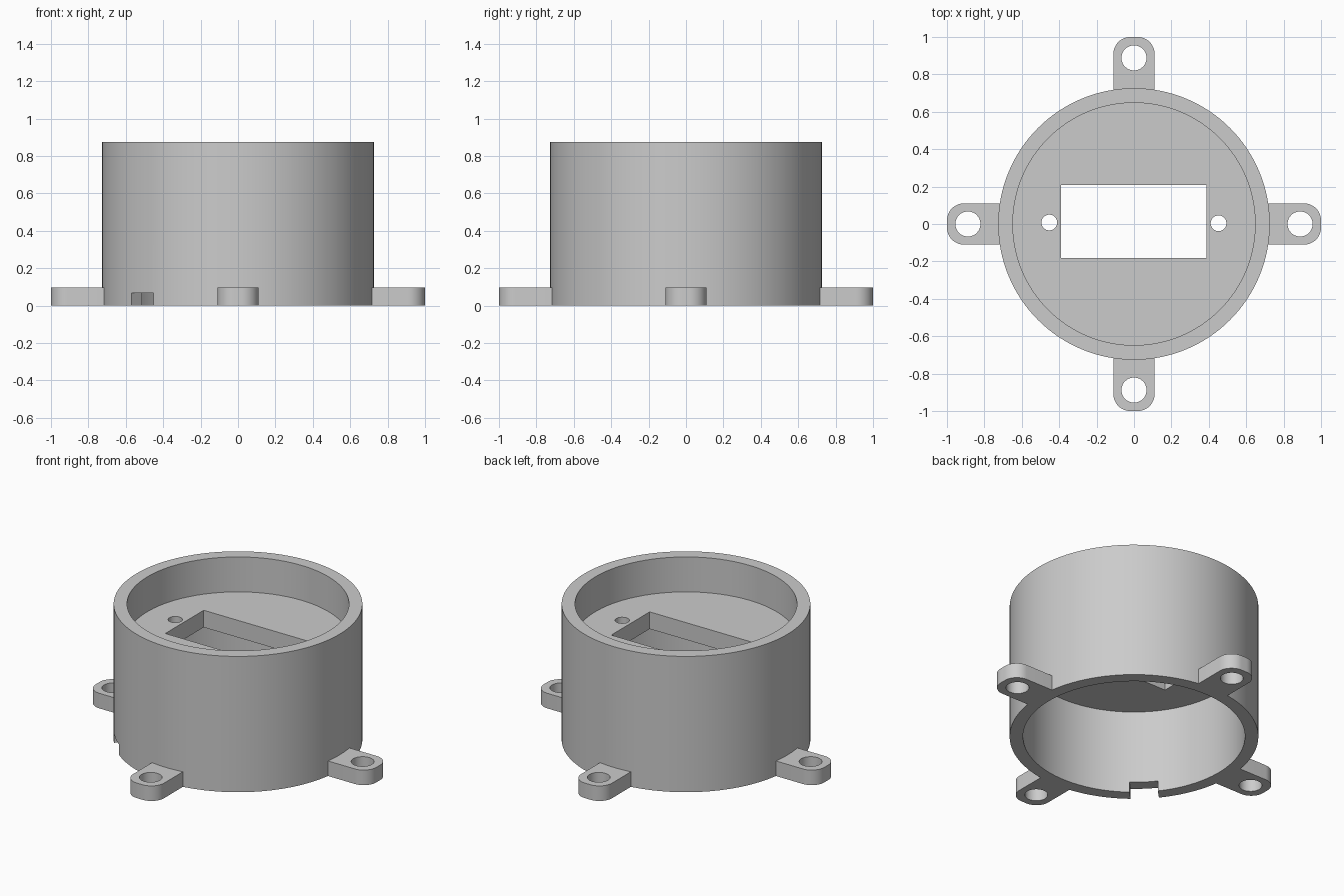
import bpy, bmesh, math
from mathutils import Matrix, Vector

if "Cube" in bpy.data.objects:
    bpy.data.objects.remove(bpy.data.objects["Cube"], do_unlink=True)

R_OUT, R_IN, HEIGHT = 0.726, 0.648, 0.875
FLOOR_TOP, FLOOR_BOTTOM = 0.65, 0.54
LUG_HALF, LUG_HEIGHT, LUG_HOLE = 0.11, 0.097, 0.888
SEGMENTS = 128

grey = bpy.data.materials.new("plain grey")
grey.use_nodes = True
grey.diffuse_color = (0.6, 0.6, 0.6, 1)
grey.node_tree.nodes["Principled BSDF"].inputs["Base Color"].default_value = (0.6, 0.6, 0.6, 1)


def make_object(name, bm):
    bmesh.ops.recalc_face_normals(bm, faces=bm.faces)
    mesh = bpy.data.meshes.new(name)
    bm.to_mesh(mesh)
    bm.free()
    mesh.materials.append(grey)
    obj = bpy.data.objects.new(name, mesh)
    bpy.context.collection.objects.link(obj)
    return obj


def prism(name, outline, bottom, top):
    """Extrude a flat outline between two heights."""
    bm = bmesh.new()
    face = bm.faces.new([bm.verts.new((x, y, bottom)) for x, y in outline])
    result = bmesh.ops.extrude_face_region(bm, geom=[face])
    verts = [v for v in result["geom"] if isinstance(v, bmesh.types.BMVert)]
    bmesh.ops.translate(bm, verts=verts, vec=(0, 0, top - bottom))
    return make_object(name, bm)


def arc(cx, cy, radius, start, end, steps):
    angles = [math.radians(start + (end - start) * i / steps) for i in range(steps + 1)]
    return [(cx + radius * math.cos(a), cy + radius * math.sin(a)) for a in angles]


def rectangle(x0, x1, y0, y1):
    return [(x0, y0), (x1, y0), (x1, y1), (x0, y1)]


def circle(x, y, radius):
    return arc(x, y, radius, 0, 360, 48)[:-1]


def cut(obj, cutters):
    """Subtract the cutters, then discard them."""
    for cutter in cutters:
        mod = obj.modifiers.new("cut", "BOOLEAN")
        mod.operation, mod.solver, mod.object = "DIFFERENCE", "EXACT", cutter
    bpy.context.view_layer.update()
    evaluated = obj.evaluated_get(bpy.context.evaluated_depsgraph_get())
    mesh = bpy.data.meshes.new_from_object(evaluated)
    obj.modifiers.clear()
    obj.data = mesh
    for cutter in cutters:
        bpy.data.objects.remove(cutter, do_unlink=True)


def smooth(obj):
    bpy.ops.object.select_all(action="DESELECT")
    obj.select_set(True)
    bpy.context.view_layer.objects.active = obj
    bpy.ops.object.shade_smooth_by_angle(angle=math.radians(30))


# Round housing: a tube with a mounting floor part way up
profile = [(0, FLOOR_TOP), (R_IN, FLOOR_TOP), (R_IN, HEIGHT), (R_OUT, HEIGHT),
           (R_OUT, 0), (R_IN, 0), (R_IN, FLOOR_BOTTOM), (0, FLOOR_BOTTOM)]
bm = bmesh.new()
points = [bm.verts.new((r, 0, z)) for r, z in profile]
edges = [bm.edges.new(pair) for pair in zip(points, points[1:])]
bmesh.ops.spin(bm, geom=points + edges, cent=(0, 0, 0), axis=(0, 0, 1),
               angle=math.tau, steps=SEGMENTS, use_merge=True)
bmesh.ops.remove_doubles(bm, verts=bm.verts, dist=0.0001)
bmesh.ops.dissolve_limit(bm, angle_limit=0.01, verts=bm.verts, edges=bm.edges)
housing = make_object("housing", bm)

# Window, two screw holes and the cable notch
notch = prism("notch_cutter", rectangle(0.55, 0.85, -0.083, 0.083), -0.1, 0.067)
notch.data.transform(Matrix.Rotation(math.radians(225), 4, "Z"))
cut(housing, [
    prism("window_cutter", rectangle(-0.39, 0.387, -0.183, 0.208), 0.4, 0.8),
    prism("screw_cutter", circle(-0.453, 0.008, 0.042), 0.4, 0.8),
    prism("screw_cutter", circle(0.452, 0.004, 0.042), 0.4, 0.8),
    notch,
])
smooth(housing)

# Four mounting lugs with rounded ends and bolt holes
fillet = 0.09
spread = math.degrees(math.asin(LUG_HALF / R_OUT))
inner = 1 - fillet
side = LUG_HALF - fillet
lug_outline = (arc(0, 0, R_OUT - 0.001, spread, -spread, 10)
               + arc(inner, -side, fillet, -90, 0, 12)
               + arc(inner, side, fillet, 0, 90, 12))
for i, place in enumerate(("left", "back", "right", "front")):
    lug = prism(place + "_lug", lug_outline, 0, LUG_HEIGHT)
    cut(lug, [prism("bolt_cutter", circle(LUG_HOLE, 0, 0.067), -0.1, 0.2)])
    lug.data.transform(Matrix.Rotation(i * math.pi / 2, 4, "Z"))
    smooth(lug)
